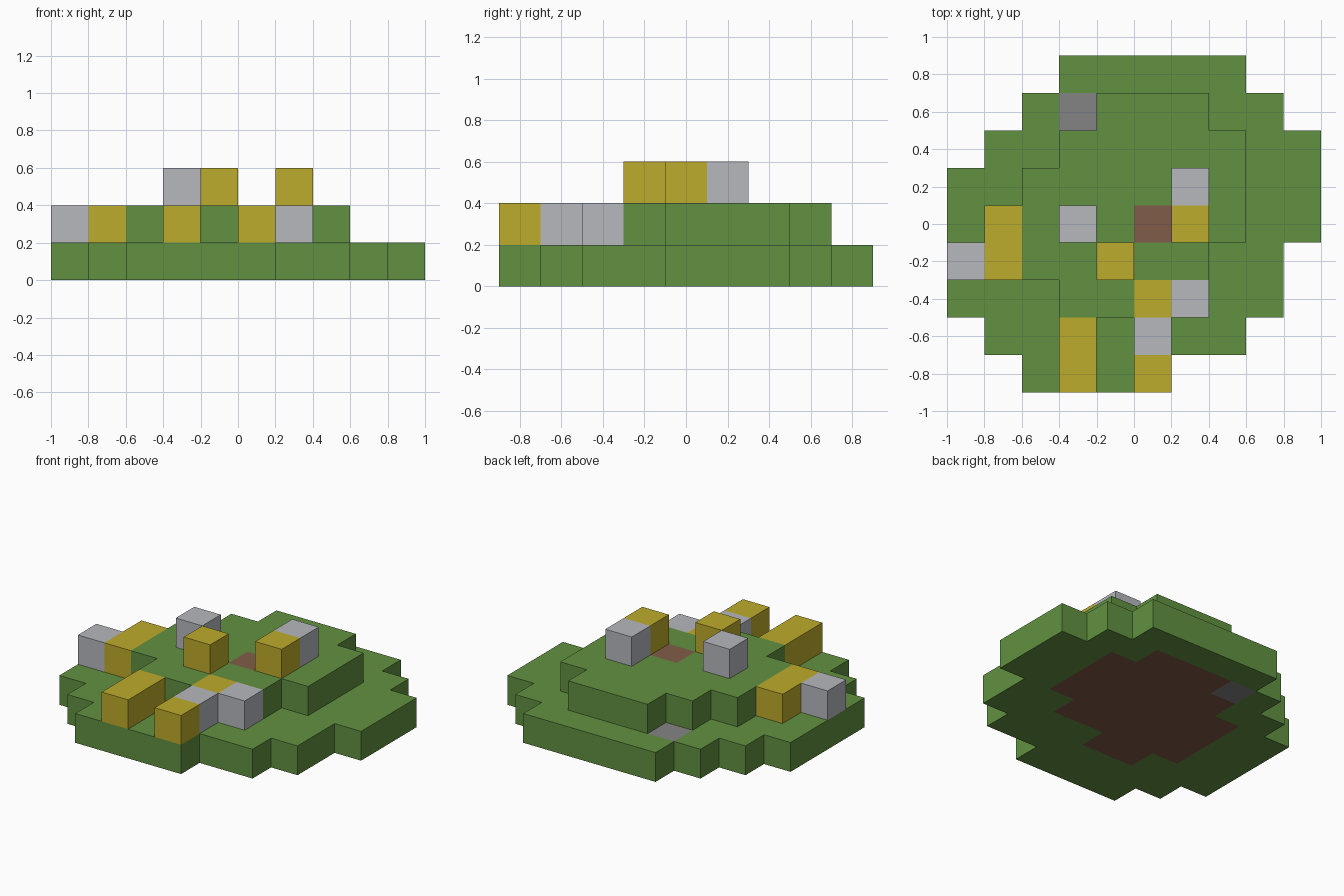
import bpy
import bmesh
from mathutils import Vector

SIZE = 0.2
ORIGIN = Vector((-1.0, -0.9, 0.0))

if "Cube" in bpy.data.objects:
    bpy.data.objects.remove(bpy.data.objects["Cube"], do_unlink=True)


def make_material(name, color):
    mat = bpy.data.materials.new(name)
    mat.use_nodes = True
    mat.diffuse_color = (*color, 1)
    mat.node_tree.nodes["Principled BSDF"].inputs["Base Color"].default_value = (*color, 1)
    return mat


grass = make_material("grass green", (0.122, 0.283, 0.054))
soil = make_material("soil brown", (0.216, 0.107, 0.065))
stone = make_material("dark stone", (0.231, 0.231, 0.231))
pale = make_material("pale grey", (0.47, 0.48, 0.515))
gold = make_material("mustard yellow", (0.515, 0.413, 0.025))


def rows(spans, first_row, level):
    """Cells of one level, given the start and end column of each row."""
    return {(i, first_row + j, level)
            for j, (start, end) in enumerate(spans) for i in range(start, end)}


# Ground plate and the mound on top of it
ground = rows([(2, 6), (1, 8), (0, 9), (0, 9), (0, 10),
               (0, 10), (1, 10), (2, 9), (3, 8)], 0, 0)
mound = rows([(3, 5), (2, 7), (2, 8), (2, 8), (3, 8), (4, 7)], 2, 1)
core = {(i, j, 0) for i, j, k in mound}
patch = {(5, 4, 1)}
flat_stone = {(3, 7, 0)}

# Loose blocks standing on the ground and on the mound
gold_low = {(1, 3, 1), (1, 4, 1), (3, 0, 1), (3, 1, 1), (5, 0, 1), (5, 2, 1)}
gold_high = {(4, 3, 2), (6, 4, 2)}
pale_low = {(0, 3, 1), (5, 1, 1), (6, 2, 1)}
pale_high = {(3, 4, 2), (6, 5, 2)}

parts = [
    ("ground_plate", ground - core - flat_stone, grass),
    ("soil_core", core, soil),
    ("flat_stone", flat_stone, stone),
    ("mound", mound - patch, grass),
    ("soil_patch", patch, soil),
    ("lower_yellow_blocks", gold_low, gold),
    ("upper_yellow_blocks", gold_high, gold),
    ("lower_grey_blocks", pale_low, pale),
    ("upper_grey_blocks", pale_high, pale),
]
filled = set().union(*(cells for _, cells, _ in parts))


def build(name, cells, mat):
    """Make the exposed skin of a group of cells."""
    bm = bmesh.new()
    for cell in sorted(cells):
        center = ORIGIN + (Vector(cell) + Vector((0.5, 0.5, 0.5))) * SIZE
        for axis in range(3):
            for sign in (-1, 1):
                normal = Vector((0, 0, 0))
                normal[axis] = sign
                if tuple(int(c + n) for c, n in zip(cell, normal)) in filled:
                    continue
                side = Vector((0, 0, 0))
                side[(axis + 1) % 3] = 1
                up = normal.cross(side)
                corners = [(-1, -1), (1, -1), (1, 1), (-1, 1)]
                bm.faces.new([bm.verts.new(center + (normal + side * a + up * b) * SIZE / 2)
                              for a, b in corners])
    bmesh.ops.remove_doubles(bm, verts=bm.verts[:], dist=0.001)
    bmesh.ops.dissolve_limit(bm, angle_limit=0.01, verts=bm.verts[:], edges=bm.edges[:])
    mesh = bpy.data.meshes.new(name)
    bm.to_mesh(mesh)
    bm.free()
    mesh.materials.append(mat)
    bpy.context.scene.collection.objects.link(bpy.data.objects.new(name, mesh))


for part in parts:
    build(*part)
